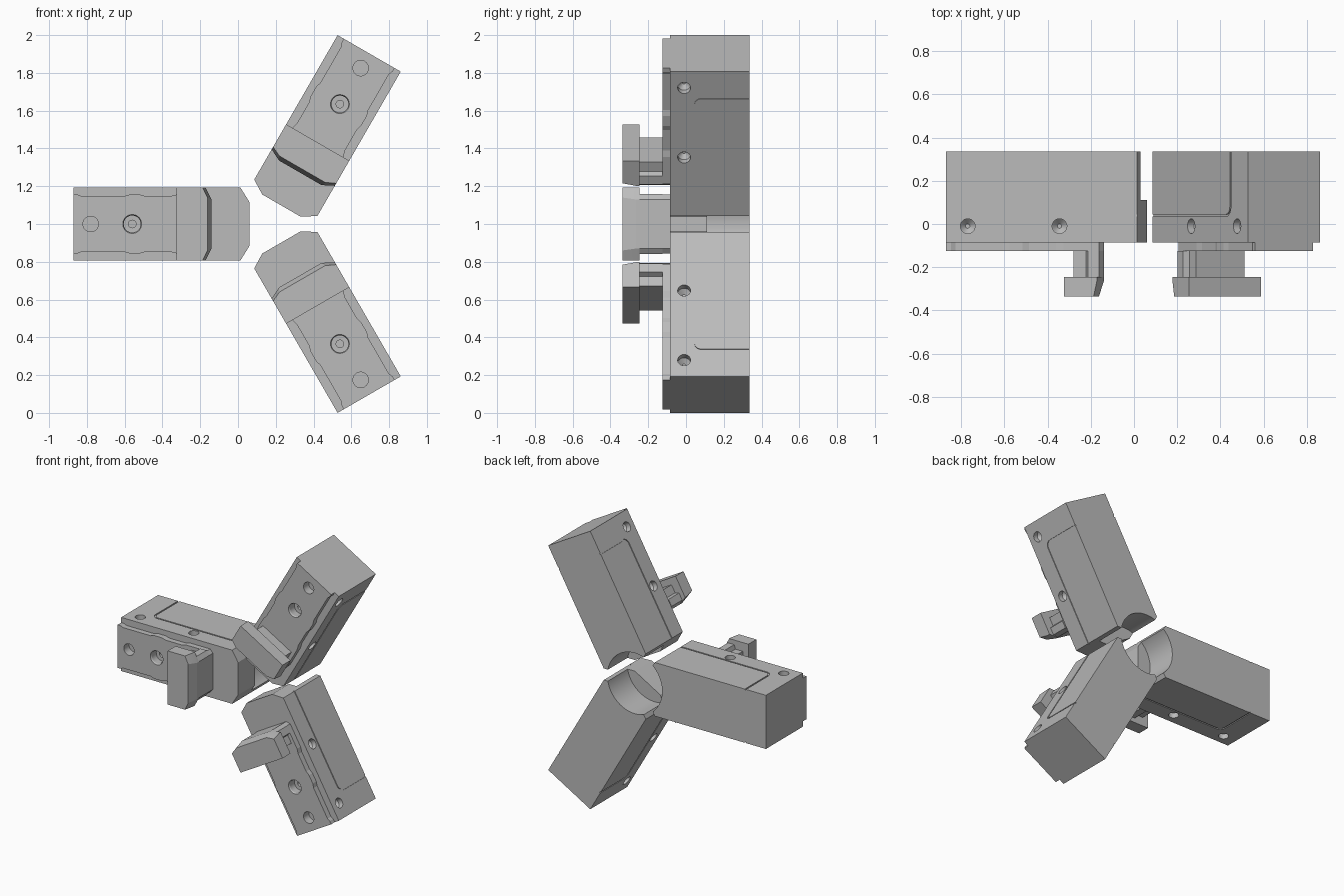
import bpy, bmesh
from math import sin, cos, pi, radians
from mathutils import Vector

if "Cube" in bpy.data.objects:
    bpy.data.objects.remove(bpy.data.objects["Cube"], do_unlink=True)

steel = bpy.data.materials.new("machined_steel_grey")
steel.use_nodes = True
GREY = (0.5, 0.5, 0.5, 1)
steel.diffuse_color = GREY
steel.node_tree.nodes["Principled BSDF"].inputs["Base Color"].default_value = GREY

# Jaw frame: x = outward along the jaw, y = depth (front is -y), z = across
INNER, OUTER, HALF = 0.113, 1.043, 0.193
FRONT, BACK, PLATE = -0.085, 0.335, -0.125


def loft(bm, loops):
    """Join matching closed loops into a capped solid."""
    rings = [[bm.verts.new(p) for p in loop] for loop in loops]
    n = len(rings[0])
    faces = [bm.faces.new(rings[0]), bm.faces.new(rings[-1])]
    for a, b in zip(rings, rings[1:]):
        for i in range(n):
            j = (i + 1) % n
            faces.append(bm.faces.new((a[i], a[j], b[j], b[i])))
    bmesh.ops.recalc_face_normals(bm, faces=faces)


def mirrored(y, half):
    """Plan outline at depth y from one half of it."""
    return [Vector((u, y, w)) for u, w in half] + [Vector((u, y, -w)) for u, w in reversed(half)]


def circles(bm, centre, axis, side, steps, n=48):
    """Turned solid: steps are (radius, distance along axis)."""
    other = axis.cross(side)
    loft(bm, [[centre + axis * d + (side * cos(2 * pi * i / n) + other * sin(2 * pi * i / n)) * r
               for i in range(n)] for r, d in steps])


def finish(bm, name):
    mesh = bpy.data.meshes.new(name)
    bm.to_mesh(mesh)
    bm.free()
    mesh.materials.append(steel)
    ob = bpy.data.objects.new(name, mesh)
    bpy.context.collection.objects.link(ob)
    return ob


def part(name, stations):
    bm = bmesh.new()
    loft(bm, [mirrored(y, half) for y, half in stations])
    return finish(bm, name)


# Main block with chamfered inner tip
block = [(INNER, 0.117), (0.16, HALF), (OUTER, HALF)]
body = part("jaw_body", [(FRONT, block), (BACK, block)])

# Raised front plate with gently stepped edges
wide, slim = 0.155, 0.146
edge = [(0.313, 0.13), (0.335, wide), (0.5, wide), (0.535, slim), (0.66, slim), (0.69, wide),
        (0.75, wide), (0.78, slim), (1.0, slim), (1.02, wide), (OUTER, wide)]
plate = part("front_plate", [(PLATE, edge), (FRONT, edge)])

# Neck and gripping hook
waist = [(0.313, 0.13), (0.335, 0.16), (0.385, 0.16), (0.395, 0.13), (0.453, 0.13)]
neck = part("hook_neck", [(PLATE, waist), (-0.245, waist)])
grip = [(0.313, 0.13), (0.345, HALF), (0.498, HALF)]
nose = [(0.335, 0.14), (0.36, HALF), (0.498, HALF)]
hook = part("grip_hook", [(-0.245, grip), (-0.265, grip), (-BACK, nose)])

# Cutters: bolt holes, side holes, side grooves and centre bore
X, Y, Z = Vector((1, 0, 0)), Vector((0, 1, 0)), Vector((0, 0, 1))
bm = bmesh.new()
circles(bm, Vector((0.733, PLATE, 0)), Y, X,
        [(0.05, -0.02), (0.05, 0.0), (0.045, 0.01), (0.045, 0.06), (0.02, 0.061), (0.02, 0.11)])
circles(bm, Vector((0.953, PLATE, 0)), Y, X, [(0.041, -0.02), (0.041, 0.06)])
circles(bm, Vector((0, 0.11, 0)), Y, X, [(0.218, 0), (0.218, 0.3)], 96)
for s in (1, -1):
    for u in (0.518, 0.943):
        circles(bm, Vector((u, -0.01, s * HALF)), Z * -s, X,
                [(0.034, -0.02), (0.034, 0.035), (0.01, 0.06)])
    # Groove ribbon: straight, rounded corner, straight
    corner = Vector((0.84, 0.08))
    lines = []
    for r in (0.045, 0.035):
        arc = [corner + Vector((cos(t), -sin(t))) * r for t in (i * pi / 16 for i in range(9))]
        lines.append([Vector((corner.x + r, 0.36))] + arc + [Vector((0.1, corner.y - r))])
    outline = lines[0] + lines[1][::-1]
    loft(bm, [[Vector((p.x, p.y, s * w)) for p in outline] for w in (0.187, 0.2)])
cutter = finish(bm, "hole_cutter")

for ob in (body, plate):
    mod = ob.modifiers.new("holes", "BOOLEAN")
    mod.object = cutter
    mod.solver = "EXACT"
    bpy.context.view_layer.update()
    done = bpy.data.meshes.new_from_object(ob.evaluated_get(bpy.context.evaluated_depsgraph_get()))
    ob.modifiers.clear()
    ob.data = done
bpy.data.objects.remove(cutter, do_unlink=True)

parts = [body, plate, neck, hook]
bpy.ops.object.select_all(action="DESELECT")
for ob in parts:
    ob.select_set(True)
bpy.context.view_layer.objects.active = body
bpy.ops.object.shade_smooth_by_angle(angle=radians(12))

# Three jaws around the common centre
for label, angle in (("right", 180), ("upper_left", 60), ("lower_left", -60)):
    for ob in parts:
        jaw = ob if label == "right" else bpy.data.objects.new("x", ob.data)
        if jaw is not ob:
            bpy.context.collection.objects.link(jaw)
        jaw.name = label + "_" + ob.name.removeprefix("right_")
        jaw.location = (0.173, 0, 1)
        jaw.rotation_euler = (0, radians(-angle), 0)
